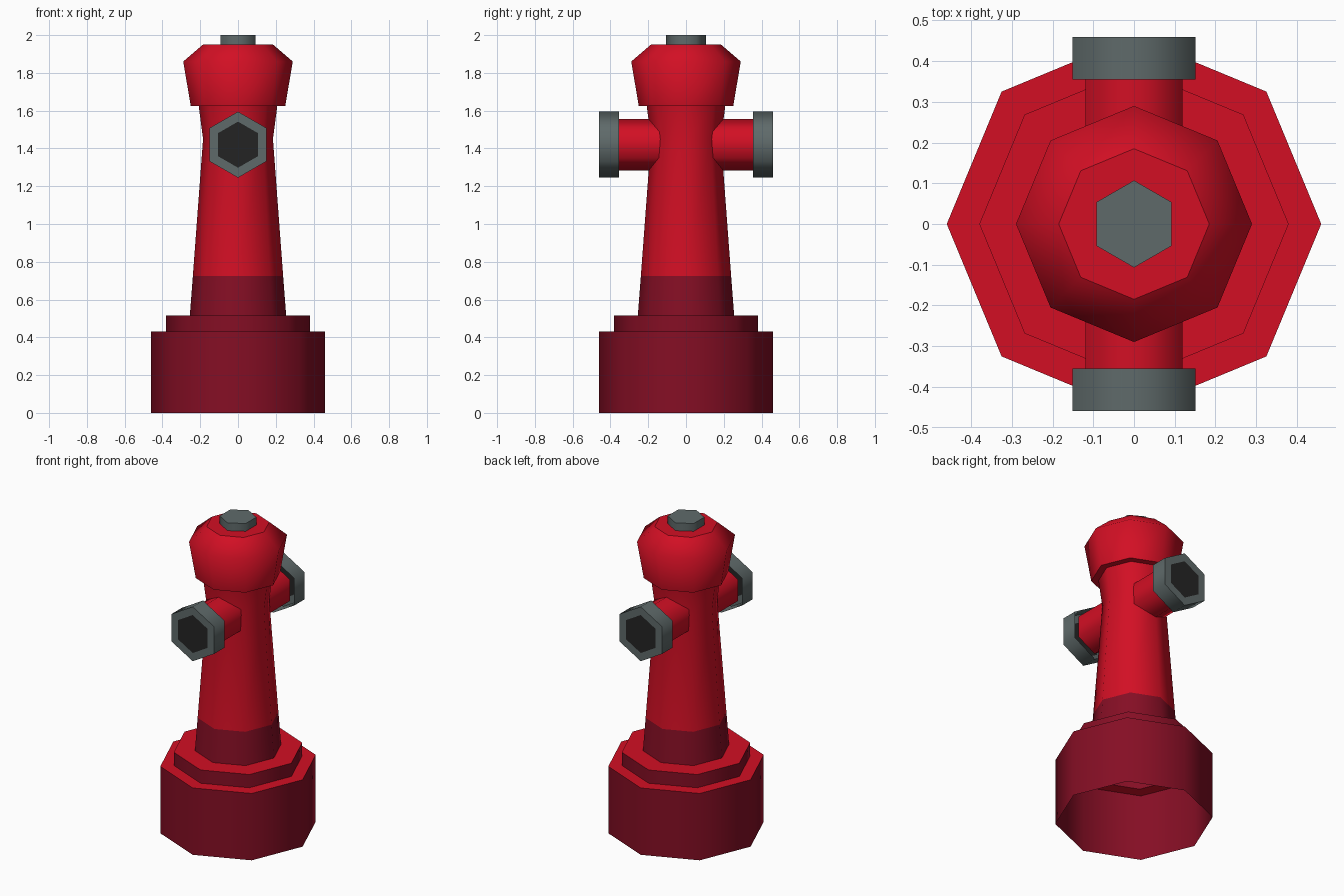
import bpy, bmesh, math

if "Cube" in bpy.data.objects:
    bpy.data.objects.remove(bpy.data.objects["Cube"])


def material(name, rgb):
    m = bpy.data.materials.new(name)
    lin = [((c / 255 + 0.055) / 1.055) ** 2.4 for c in rgb]
    m.diffuse_color = (*lin, 1)
    m.use_nodes = True
    m.node_tree.nodes["Principled BSDF"].inputs["Base Color"].default_value = m.diffuse_color
    return m


RED = material("red paint", (210, 15, 36))
DARK = material("dark red paint", (133, 14, 36))
GREY = material("grey metal", (95, 106, 106))
BLACK = material("black opening", (36, 36, 36))


def lathe(name, profile, sides, mats, phase=0.0, cap=None):
    """Low-poly turned shell; mats gives one material per profile segment."""
    me = bpy.data.meshes.new(name)
    slots = list(dict.fromkeys(mats + ([cap] if cap else [])))
    for m in slots:
        me.materials.append(m)
    bm = bmesh.new()

    def ring(r, z):
        angles = [phase + 2 * math.pi * k / sides for k in range(sides)]
        return [bm.verts.new((r * math.cos(a), r * math.sin(a), z)) for a in angles]

    rings = [ring(r, z) for r, z in profile]
    for i, m in enumerate(mats):
        lo, hi = rings[i], rings[i + 1]
        for k in range(sides):
            n = (k + 1) % sides
            f = bm.faces.new((lo[k], lo[n], hi[n], hi[k]))
            f.material_index = slots.index(m)
            f.smooth = True
    if cap:  # separate flat disc so its rim stays crisp
        f = bm.faces.new(ring(*profile[-1]))
        f.material_index = slots.index(cap)
    bm.to_mesh(me)
    bm.free()
    me.set_sharp_from_angle(angle=math.radians(62))
    ob = bpy.data.objects.new(name, me)
    bpy.context.collection.objects.link(ob)
    return ob


# Stepped base, open underneath, with lighter ledges
lathe("base", [(0.46, 0), (0.46, 0.43), (0.38, 0.43), (0.38, 0.515), (0.25, 0.515)],
      8, [DARK, RED, DARK, RED])

# Tapered barrel with dark foot and flared neck
lathe("barrel", [(0.255, 0.515), (0.239, 0.725), (0.185, 1.45), (0.208, 1.625)],
      8, [DARK, RED, RED])

# Bonnet
lathe("bonnet", [(0.2, 1.625), (0.25, 1.625), (0.29, 1.86), (0.185, 1.95)],
      8, [RED, RED, RED], cap=RED)

# Hexagonal bolt on top
lathe("top_bolt", [(0.107, 1.95), (0.107, 2.0)], 6, [GREY], math.pi / 2, cap=GREY)

# Side outlets at front and back
for label, sign in (("front", 1), ("back", -1)):
    pipe = lathe(label + "_pipe", [(0.137, 0.1), (0.137, 0.36)], 6, [RED], math.pi / 2)
    collar = lathe(label + "_collar", [(0.175, 0.355), (0.175, 0.46), (0.122, 0.46)],
                   6, [GREY, GREY], math.pi / 2, cap=BLACK)
    for ob in (pipe, collar):
        ob.location.z = 1.42
        ob.rotation_euler.x = sign * math.pi / 2
